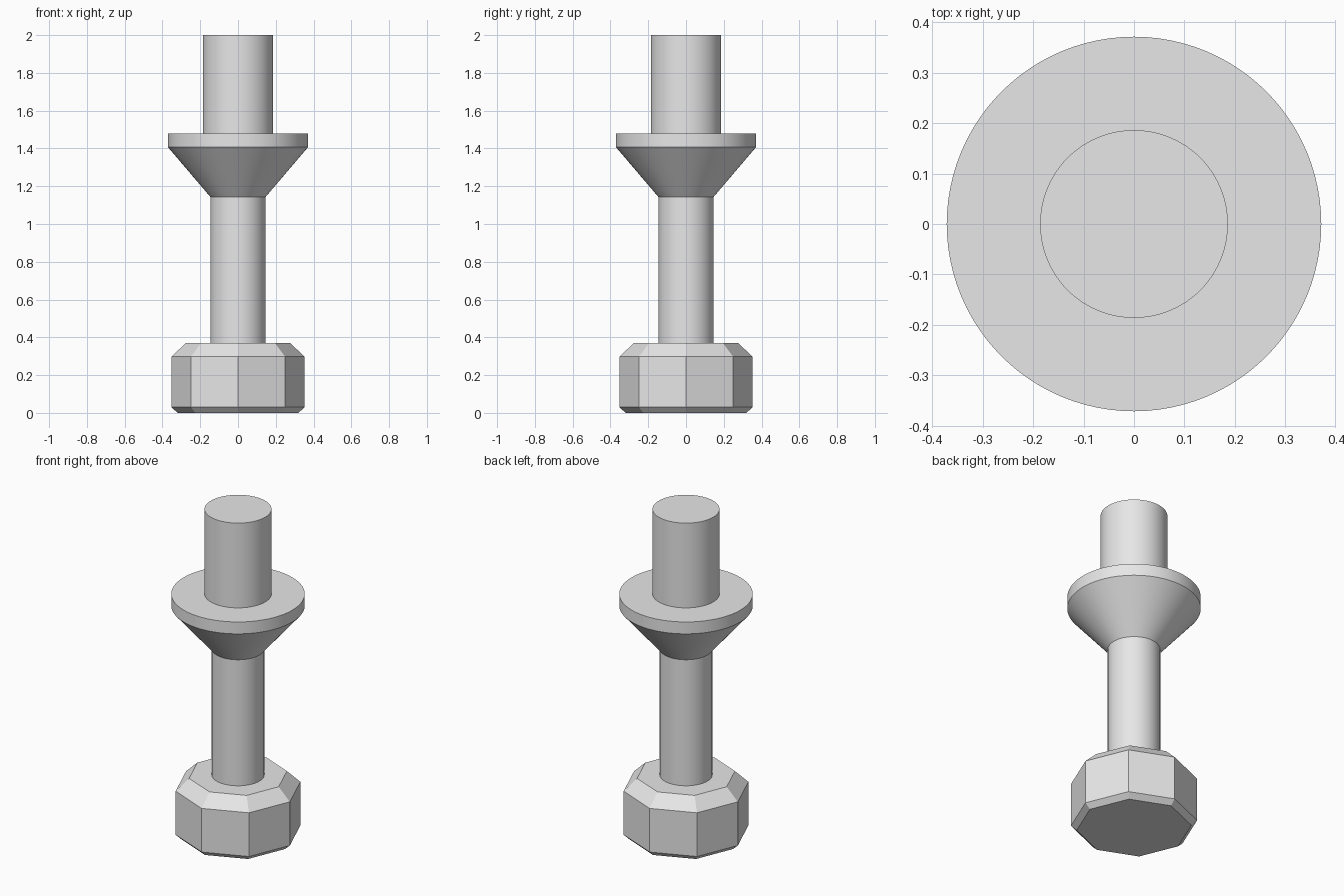
import bpy, bmesh
from math import cos, sin, pi, radians

cube = bpy.data.objects.get("Cube")
if cube:
    bpy.data.objects.remove(cube, do_unlink=True)

grey = bpy.data.materials.new("light grey")
grey.use_nodes = True
colour = (0.8, 0.8, 0.8, 1)
grey.diffuse_color = colour
grey.node_tree.nodes["Principled BSDF"].inputs["Base Color"].default_value = colour


def turned(name, profile, sides, smooth=True):
    """Solid of revolution from (radius, z) points, capped at both ends."""
    bm = bmesh.new()
    rings = [[bm.verts.new((r * cos(2 * pi * i / sides), r * sin(2 * pi * i / sides), z))
              for i in range(sides)] for r, z in profile]
    for low, high in zip(rings, rings[1:]):
        for i in range(sides):
            j = (i + 1) % sides
            bm.faces.new((low[i], low[j], high[j], high[i]))
    bm.faces.new(rings[0][::-1])
    bm.faces.new(rings[-1])
    mesh = bpy.data.meshes.new(name)
    bm.to_mesh(mesh)
    bm.free()
    mesh.materials.append(grey)
    obj = bpy.data.objects.new(name, mesh)
    bpy.context.collection.objects.link(obj)
    if smooth:
        bpy.ops.object.select_all(action="DESELECT")
        obj.select_set(True)
        bpy.context.view_layer.objects.active = obj
        bpy.ops.object.shade_smooth_by_angle(angle=radians(30))
    return obj


# Faceted octagonal head with bevelled rims
turned("octagonal_head", [(0.32, 0), (0.352, 0.03), (0.352, 0.298), (0.276, 0.37)], 8, smooth=False)

# Round shaft, flared collar and upper post, stacked end to end
turned("shaft", [(0.146, 0.37), (0.146, 1.143)], 96)
turned("flared_collar", [(0.146, 1.143), (0.371, 1.407), (0.371, 1.48)], 96)
turned("upper_post", [(0.186, 1.48), (0.186, 2)], 96)
